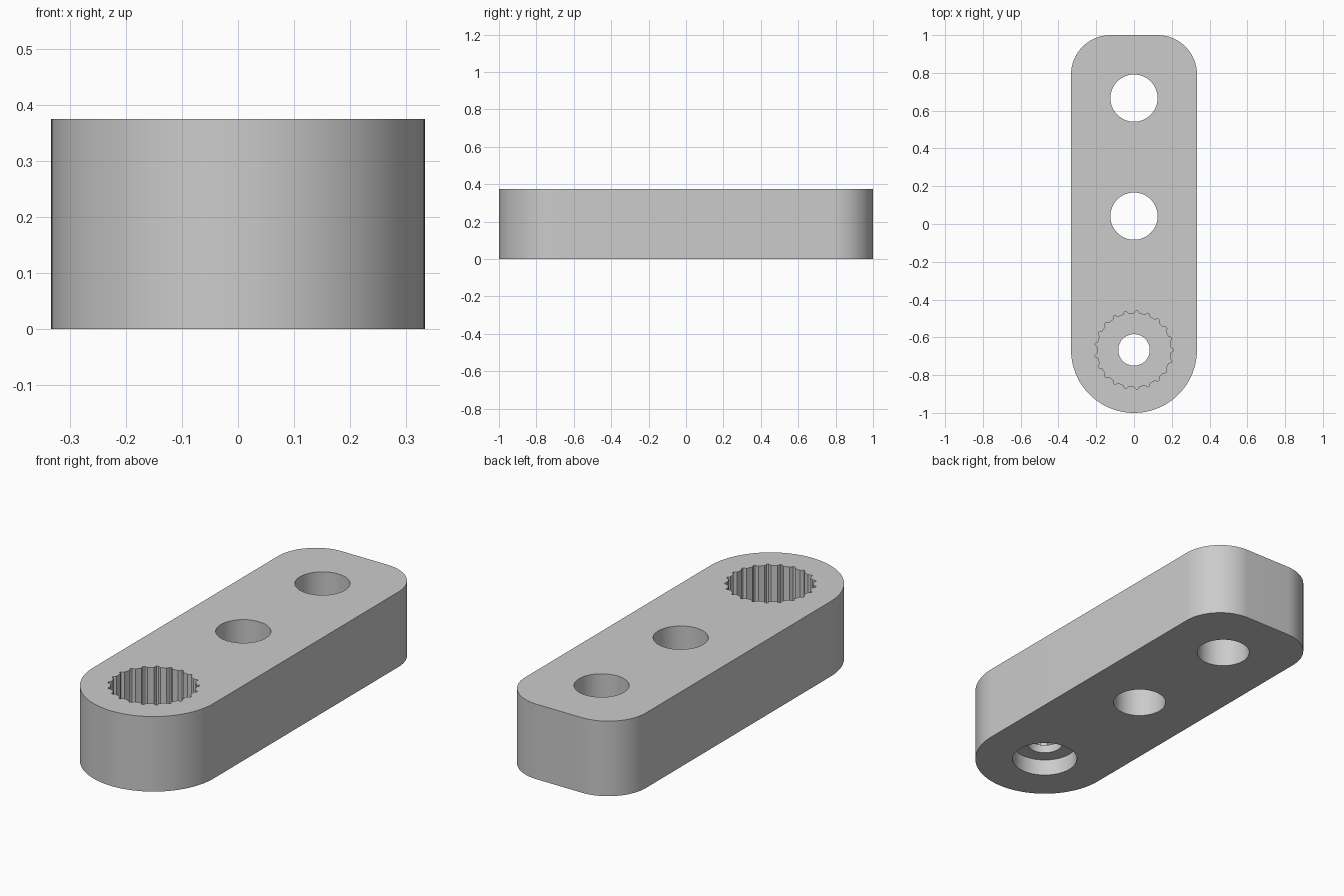
import bpy
import bmesh
from math import cos, sin, pi, radians

MM = 1 / 12          # the arm is 24 units long, scaled to 2
HEIGHT = 4.5 * MM
HALF_WIDTH = 4 * MM
HUB_Y = -8 * MM

cube = bpy.data.objects.get("Cube")
if cube:
    bpy.data.objects.remove(cube, do_unlink=True)

grey = bpy.data.materials.new("grey plastic")
grey.use_nodes = True
colour = (0.6, 0.6, 0.6, 1)
grey.diffuse_color = colour
grey.node_tree.nodes["Principled BSDF"].inputs["Base Color"].default_value = colour


def arc(cx, cy, r, start, end, steps):
    """Points along an arc, angles in degrees."""
    angles = [radians(start + (end - start) * i / steps) for i in range(steps + 1)]
    return [(cx + r * cos(a), cy + r * sin(a)) for a in angles]


def prism(name, outline, z0, z1):
    """Extrude a closed outline from z0 to z1."""
    bm = bmesh.new()
    base = bm.faces.new([bm.verts.new((x, y, z0)) for x, y in outline])
    top = bmesh.ops.extrude_face_region(bm, geom=[base])["geom"]
    bmesh.ops.translate(bm, vec=(0, 0, z1 - z0),
                        verts=[v for v in top if isinstance(v, bmesh.types.BMVert)])
    bmesh.ops.recalc_face_normals(bm, faces=bm.faces)
    mesh = bpy.data.meshes.new(name)
    bm.to_mesh(mesh)
    bm.free()
    mesh.materials.append(grey)
    obj = bpy.data.objects.new(name, mesh)
    bpy.context.collection.objects.link(obj)
    return obj


def circle(y, r):
    return arc(0, y, r, 0, 360, 64)[:-1]


def spline_outline(teeth=21):
    """Round socket with small tapered grooves around it."""
    core, tip, tip_half = 2.33 * MM, 2.5 * MM, 0.05 * MM
    step = 2 * pi / teeth
    base_angle, tip_angle = 0.074, tip_half / tip
    points = []
    for i in range(teeth):
        a = i * step
        profile = [(core, -base_angle), (tip, -tip_angle), (tip, tip_angle), (core, base_angle)]
        gap = step - 2 * base_angle
        profile += [(core, base_angle + gap * k / 3) for k in (1, 2)]
        points += [(r * cos(a + t), HUB_Y + r * sin(a + t)) for r, t in profile]
    return points


# Arm body: round hub end at the front, rounded corners at the back
corner = 2.5 * MM
cx, cy = HALF_WIDTH - corner, 1 - corner
outline = (arc(0, HUB_Y, HALF_WIDTH, 180, 360, 48)
           + arc(cx, cy, corner, 0, 90, 24)
           + arc(-cx, cy, corner, 90, 180, 24))
arm = prism("servo_arm", outline, 0, HEIGHT)

# Cutters: two link holes, screw hole, screw head recess, toothed socket
low, high = -0.1, HEIGHT + 0.1
cutters = [
    prism("back_hole_cutter", circle(8 * MM, 1.5 * MM), low, high),
    prism("middle_hole_cutter", circle(0.5 * MM, 1.5 * MM), low, high),
    prism("screw_hole_cutter", circle(HUB_Y, MM), low, high),
    prism("screw_head_cutter", circle(HUB_Y, 1.85 * MM), low, MM),
    prism("toothed_socket_cutter", spline_outline(), 1.5 * MM, high),
]

bpy.ops.object.select_all(action="DESELECT")
arm.select_set(True)
bpy.context.view_layer.objects.active = arm
for cutter in cutters:
    cutter.hide_render = True
    cut = arm.modifiers.new(cutter.name, "BOOLEAN")
    cut.operation = "DIFFERENCE"
    cut.solver = "EXACT"
    cut.object = cutter
    bpy.ops.object.modifier_apply(modifier=cut.name)
    bpy.data.objects.remove(cutter, do_unlink=True)

bpy.ops.object.shade_smooth_by_angle(angle=radians(25))
